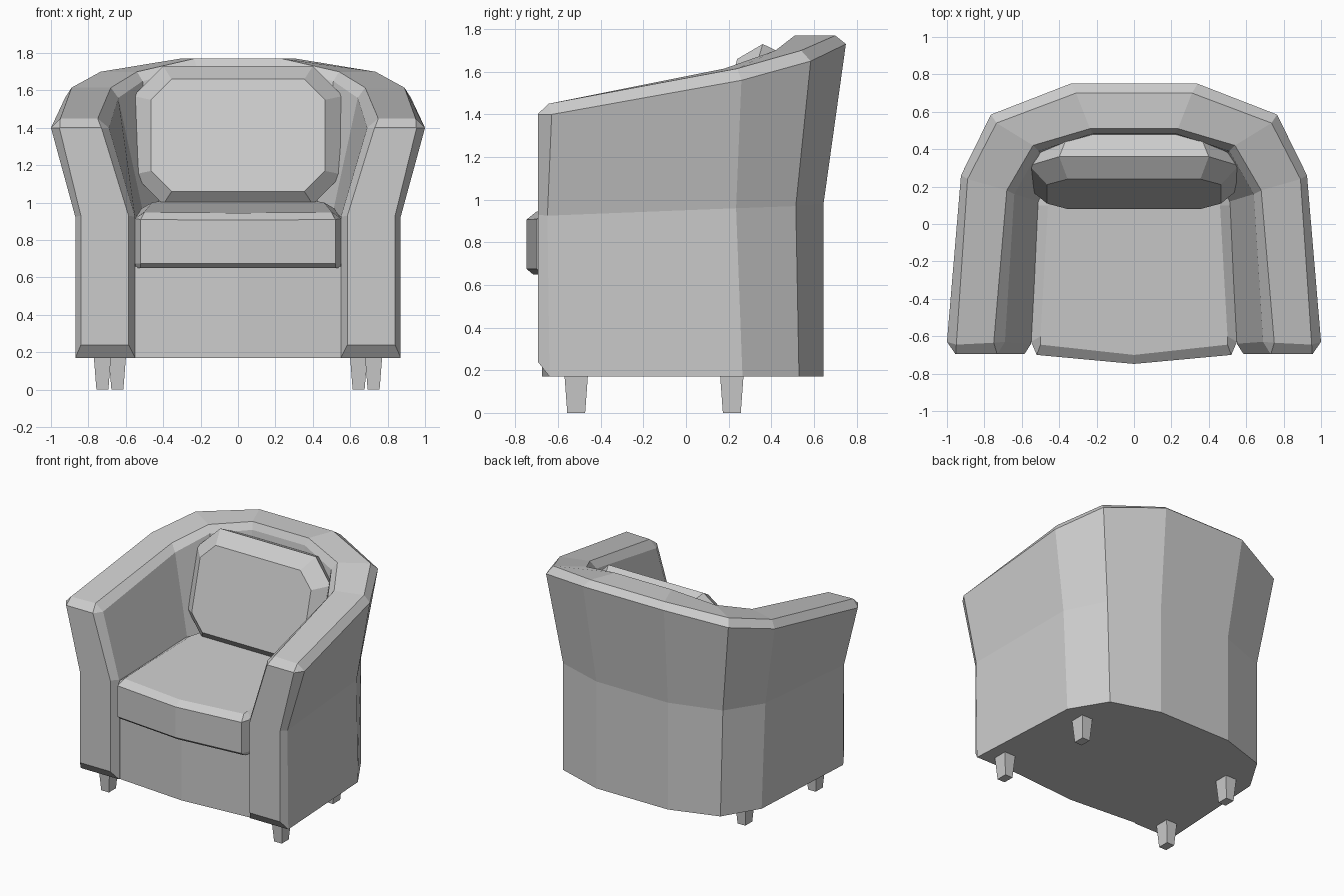
import bpy, bmesh

if "Cube" in bpy.data.objects:
    bpy.data.objects.remove(bpy.data.objects["Cube"])


def loft(name, rings, closed_path=False):
    """Skin equal-length closed rings of points and cap both ends."""
    bm = bmesh.new()
    rows = [[bm.verts.new(p) for p in ring] for ring in rings]
    n = len(rows[0])
    for a, b in zip(rows, rows[1:]):
        for i in range(n):
            j = (i + 1) % n
            bm.faces.new((a[i], a[j], b[j], b[i]))
    bm.faces.new(rows[0][::-1])
    bm.faces.new(rows[-1])
    bmesh.ops.remove_doubles(bm, verts=bm.verts[:], dist=0.0005)
    bmesh.ops.recalc_face_normals(bm, faces=bm.faces[:])
    me = bpy.data.meshes.new(name)
    bm.to_mesh(me)
    bm.free()
    ob = bpy.data.objects.new(name, me)
    bpy.context.collection.objects.link(ob)
    return ob


def flip(ring):
    return [(-x, y, z) for x, y, z in ring]


def mirror_outline(half):
    """Half outline starting on the centre line -> full outline."""
    return half + [(-x, y) for x, y in reversed(half) if x > 0]


# Wrap-around shell: each level runs from the arm front to the back centre
levels = [
    [(.87, -.64, .17), (.82, .265, .17), (.66, .53, .17), (.30, .645, .17)],       # outer bottom
    [(.87, -.65, .925), (.83, .235, .96), (.67, .515, .97), (.30, .645, .98)],     # outer waist
    [(1.0, -.63, 1.40), (.925, .26, 1.56), (.765, .585, 1.65), (.34, .75, 1.73)],  # outer rim
    [(.95, -.645, 1.45), (.89, .24, 1.615), (.735, .54, 1.70), (.31, .70, 1.77)],  # top outer
    [(.75, -.635, 1.45), (.68, .18, 1.615), (.54, .42, 1.70), (.235, .51, 1.77)],  # top inner
    [(.69, -.63, 1.40), (.64, .16, 1.56), (.51, .39, 1.65), (.22, .485, 1.72)],    # inner rim
    [(.55, -.64, .925), (.51, .12, .96), (.42, .32, .97), (.20, .40, .98)],        # inner waist
]
levels.append([(x, y, .17) for x, y, z in levels[-1]])                             # inner bottom
stations = [list(s) for s in zip(*levels)]
front = [(x, -.695, z) for x, z in [(.84, .24), (.84, .93), (.955, 1.40), (.953, 1.402),
                                    (.732, 1.402), (.73, 1.40), (.585, .93), (.585, .24)]]
half = [front] + stations
loft("armchair_shell", half + [flip(s) for s in reversed(half)])

# Base with bowed front panel, closing the underside
base = mirror_outline([(0, -.675), (.57, -.63), (.72, .22), (.58, .45), (.26, .56)])
loft("base_panel", [[(x, y, z) for x, y in base] for z in (.17, .66)])

# Seat cushion, bowed front, rising slightly to the back
edge = mirror_outline([(0, -.748), (.52, -.70), (.55, -.63), (.52, .1), (.40, .38)])
crown = mirror_outline([(0, -.70), (.50, -.645), (.50, -.60), (.46, .1), (.36, .34)])


def slope(y):
    return .945 + .07 * (y + .7)


loft("seat_cushion", [
    [(x, y + .03 if y < -.6 else y, .65) for x, y in edge],
    [(x, y, .675) for x, y in edge],
    [(x, y, slope(y) - .035) for x, y in edge],
    [(x, y, slope(y)) for x, y in crown],
])


# Back cushion: tilted cut-corner slab with bevelled front and back
def cushion_ring(y0, z0, y1, z1, w, cut):
    h = z1 - z0
    right = [(w - cut, 0), (w, cut / h), (w, 1 - cut / h), (w - cut, 1)]
    pts = right + [(-x, t) for x, t in reversed(right)]
    return [(x, y0 + (y1 - y0) * t, z0 + h * t) for x, t in pts]


loft("back_cushion", [
    cushion_ring(.08, 1.06, .24, 1.66, .465, .11),
    cushion_ring(.14, .99, .36, 1.73, .56, .16),
    cushion_ring(.31, 1.0, .485, 1.67, .50, .15),
])

# Tapered legs
for label, x, y in (("front", .725, -.515), ("rear", .645, .215)):
    for side, s in (("right", 1), ("left", -1)):
        rings = []
        for z, hx, hy in ((0, .032, .042), (.19, .047, .056)):
            rings.append([(s * x + a * hx, y + b * hy, z)
                          for a, b in ((-1, -1), (1, -1), (1, 1), (-1, 1))])
        loft(f"{label}_leg_{side}", rings)
